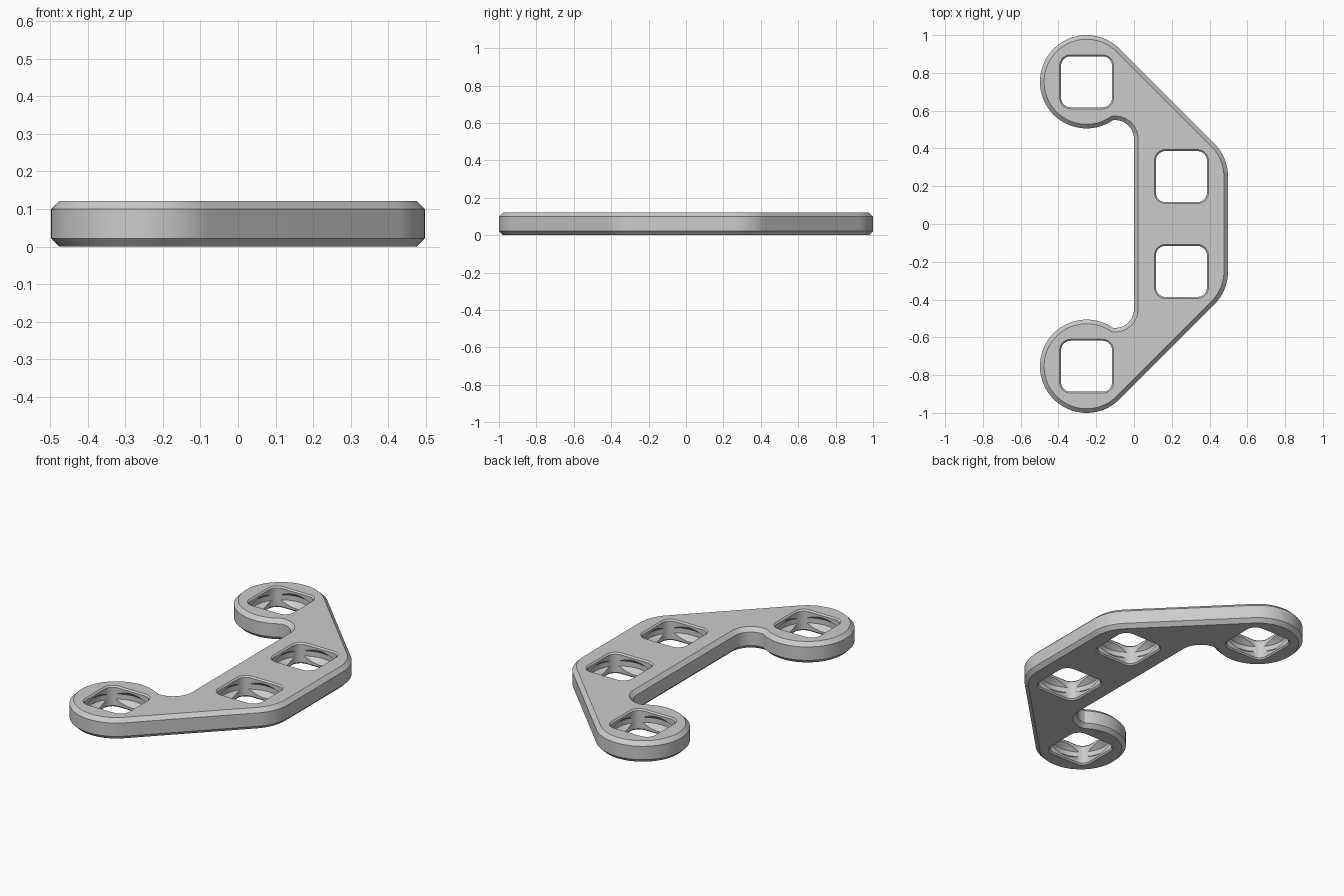
import bpy, bmesh, math
from mathutils import Vector

if "Cube" in bpy.data.objects:
    bpy.data.objects.remove(bpy.data.objects["Cube"])

P, R, T, C = 0.502, 0.247, 0.1215, 0.022   # hole pitch, end radius, thickness, edge bevel
F = 0.10                                   # inner fillet radius
END, MID = Vector((-P / 2, 1.5 * P)), Vector((P / 2, P / 2))
FIL = Vector((-F, 0.45))

grey = bpy.data.materials.new("light grey")
grey.diffuse_color = (0.6, 0.6, 0.6, 1)
grey.use_nodes = True
grey.node_tree.nodes["Principled BSDF"].inputs["Base Color"].default_value = grey.diffuse_color


def arc(c, r, a0, a1, n):
    return [(c[0] + r * math.cos(a0 + (a1 - a0) * i / n),
             c[1] + r * math.sin(a0 + (a1 - a0) * i / n)) for i in range(n + 1)]


def outline(d):
    """Closed bracket outline moved inward by d."""
    r, f = R - d, F + d
    v = FIL - END
    dist = v.length
    a = (r * r - f * f + dist * dist) / (2 * dist)
    u = v / dist
    # notch where the end disc meets the fillet
    q = END + u * a + Vector((-u.y, u.x)) * math.sqrt(r * r - a * a)
    a_end = math.atan2(q.y - END.y, q.x - END.x)
    a_fil = math.atan2(q.y - FIL.y, q.x - FIL.x)
    half = arc(MID, r, 0, math.pi / 4, 12)
    half += arc(END, r, math.pi / 4, a_end + 2 * math.pi, 64)
    half += arc(FIL, f, a_fil, 0, 20)[1:]
    return half + [(x, -y) for x, y in reversed(half)]


def rounded_square(h, r, n=8):
    pts = []
    for k, (sx, sy) in enumerate(((1, 1), (-1, 1), (-1, -1), (1, -1))):
        pts += arc((sx * (h - r), sy * (h - r)), r, k * math.pi / 2, (k + 1) * math.pi / 2, n)
    return pts


def loft(name, rings, centre=(0, 0)):
    """Solid through matching closed rings given as (points, z)."""
    bm = bmesh.new()
    loops = [[bm.verts.new((x + centre[0], y + centre[1], z)) for x, y in pts]
             for pts, z in rings]
    n = len(loops[0])
    for a, b in zip(loops, loops[1:]):
        for i in range(n):
            j = (i + 1) % n
            bm.faces.new((a[i], a[j], b[j], b[i]))
    bm.faces.new(loops[0][::-1])
    bm.faces.new(loops[-1])
    bmesh.ops.recalc_face_normals(bm, faces=bm.faces)
    me = bpy.data.meshes.new(name)
    bm.to_mesh(me)
    bm.free()
    ob = bpy.data.objects.new(name, me)
    bpy.context.collection.objects.link(ob)
    me.materials.append(grey)
    return ob


# Bevelled plate
plate = loft("bracket_plate", [(outline(C), 0), (outline(0), C),
                               (outline(0), T - C), (outline(C), T)])


def cut(tool):
    mod = plate.modifiers.new("cut", 'BOOLEAN')
    mod.operation, mod.solver, mod.object = 'DIFFERENCE', 'EXACT', tool
    bpy.context.view_layer.objects.active = plate
    bpy.ops.object.modifier_apply(modifier=mod.name)
    bpy.data.objects.remove(tool)


# Square holes with a bevelled rim, widened inside by a round barrel groove
H, K, E = 0.135, 0.008, 0.01
wide, slim = rounded_square(H + K + E, 0.05 + K + E), rounded_square(H, 0.05)
for s in (1, -1):
    for c in (END, MID):
        pos = (c.x, c.y * s)
        cut(loft("square_cutter", [(wide, -E), (slim, K), (slim, T - K), (wide, T + E)], pos))
        ring = [arc((0, 0), r, 0, 2 * math.pi, 48)[:-1] for r in (0.128, 0.166)]
        cut(loft("groove_cutter", [(ring[0], 0.014), (ring[1], 0.046),
                                   (ring[1], T - 0.046), (ring[0], T - 0.014)], pos))

# Smooth round walls, keep bevel edges sharp
bpy.ops.object.select_all(action='DESELECT')
plate.select_set(True)
bpy.context.view_layer.objects.active = plate
bpy.ops.object.shade_smooth_by_angle(angle=math.radians(25))
